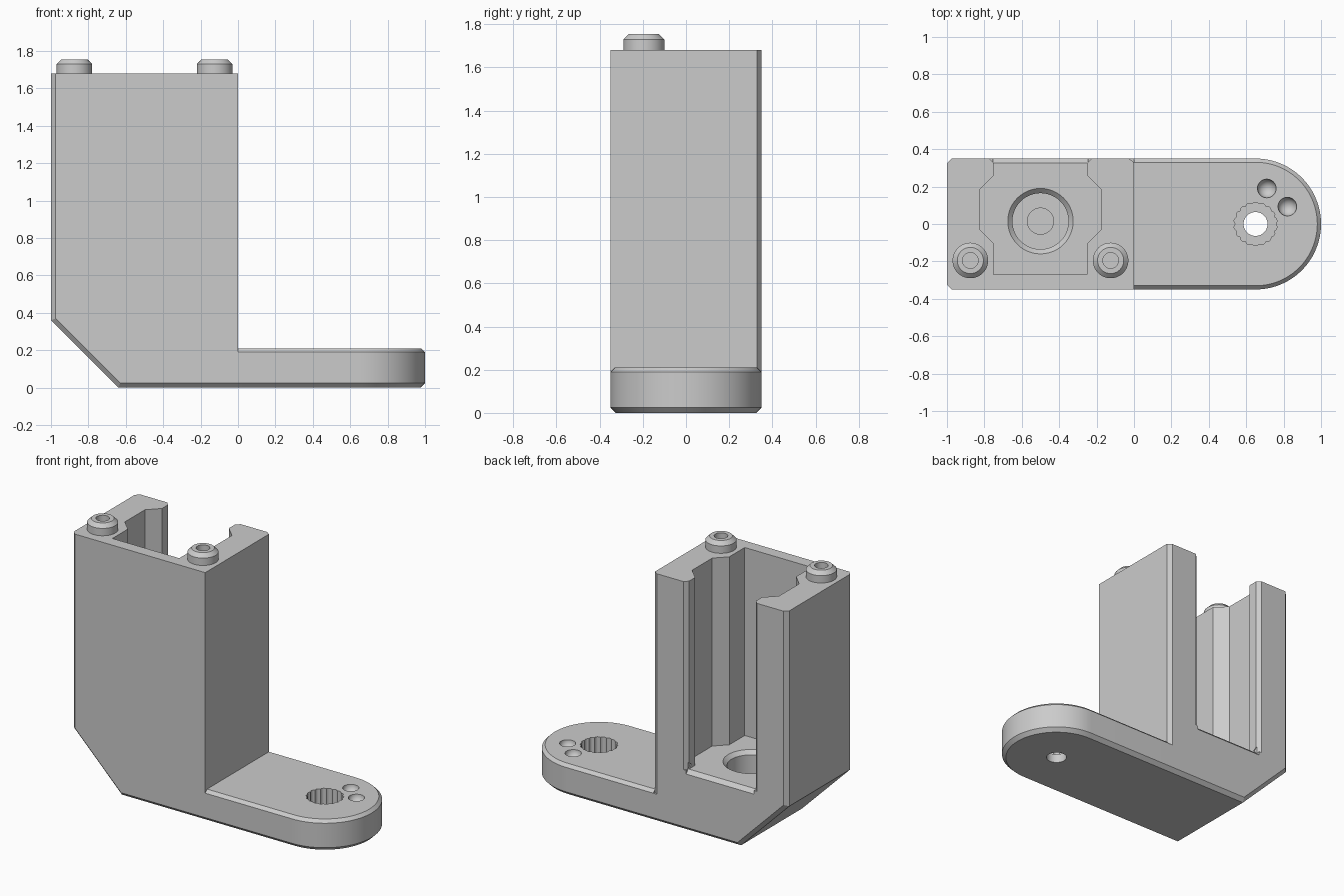
import bpy
import bmesh
from math import sin, cos, pi, radians

cube = bpy.data.objects.get("Cube")
if cube:
    bpy.data.objects.remove(cube)

grey = bpy.data.materials.new("plain_grey")
grey.use_nodes = True
grey.diffuse_color = (0.6, 0.6, 0.6, 1)
grey.node_tree.nodes["Principled BSDF"].inputs["Base Color"].default_value = (0.6, 0.6, 0.6, 1)


def loft(name, rings, caps=True):
    """Skin a list of closed rings, with flat end caps."""
    bm = bmesh.new()
    loops = [[bm.verts.new(p) for p in ring] for ring in rings]
    n = len(loops[0])
    for a, b in zip(loops, loops[1:]):
        for i in range(n):
            j = (i + 1) % n
            bm.faces.new((a[i], a[j], b[j], b[i]))
    if caps:
        bm.faces.new(loops[0])
        bm.faces.new(loops[-1])
    bmesh.ops.recalc_face_normals(bm, faces=bm.faces)
    mesh = bpy.data.meshes.new(name)
    bm.to_mesh(mesh)
    bm.free()
    mesh.materials.append(grey)
    obj = bpy.data.objects.new(name, mesh)
    bpy.context.collection.objects.link(obj)
    return obj


def turned(name, x, y, profile, caps=True, n=48):
    """Round part from (radius, height) pairs."""
    return loft(name, [[(x + r * cos(2 * pi * i / n), y + r * sin(2 * pi * i / n), z)
                        for i in range(n)] for r, z in profile], caps)


def prism(name, outline, z0, z1):
    return loft(name, [[(x, y, z) for x, y in outline] for z in (z0, z1)])


def cut(target, cutters):
    for c in cutters:
        c.hide_render = True
        mod = target.modifiers.new(c.name, 'BOOLEAN')
        mod.operation = 'DIFFERENCE'
        mod.solver = 'EXACT'
        mod.object = c
    graph = bpy.context.evaluated_depsgraph_get()
    mesh = bpy.data.meshes.new_from_object(target.evaluated_get(graph))
    target.modifiers.clear()
    target.data = mesh
    for c in cutters:
        bpy.data.objects.remove(c)


def smooth(obj):
    bpy.ops.object.select_all(action='DESELECT')
    obj.select_set(True)
    bpy.context.view_layer.objects.active = obj
    bpy.ops.object.shade_smooth_by_angle(angle=radians(30))


HALF, TOP, CH = 0.35, 1.68, 0.025


# Tower: five-sided side profile, chamfered at front and back
def side(y, c):
    k = 0.414 * c
    return [(x, y, z) for x, z in ((0, c), (-0.64 + k, c), (-1 + c, 0.36 + k),
                                   (-1 + c, TOP), (0, TOP))]


tower = loft("tower", [side(-HALF, CH), side(CH - HALF, 0),
                       side(HALF - CH, 0), side(HALF, CH)])

# Slot with side grooves, open at the back
half_slot = [(0.25, -0.27), (0.25, -0.105), (0.325, -0.03), (0.325, 0.185),
             (0.25, 0.26), (0.25, 0.325), (0.3, 0.375)]
outline = [(-0.5 + x, y) for x, y in half_slot]
outline += [(-0.5 - x, y) for x, y in reversed(half_slot)]
slot = prism("slot_cutter", outline, 0.41, 2)
sill = loft("sill_cutter", [[(x, 0.3, 0.435), (x, 0.4, 0.335), (x, 0.4, 0.5)]
                            for x in (-0.755, -0.245)])
corner = prism("corner_cutter", [(-0.055, 0.37), (0.02, 0.315), (0.02, 0.37)], 0.19, 2)
cup = turned("cup_cutter", -0.5, 0.015,
             [(0.185, 0.42), (0.15, 0.385), (0.15, 0.2), (0.07, 0.2), (0.07, 0.1)])
post_x = (-0.875, -0.125)
bores = [turned("bore_cutter", x, -0.195, [(0.042, 1.8), (0.042, 1.55)]) for x in post_x]
cut(tower, [slot, sill, corner, cup] + bores)
smooth(tower)

# Locating posts on top
for label, x in zip(("right", "left"), post_x):
    post = turned(label + "_post", x, -0.195,
                  [(0.095, TOP), (0.095, 1.73), (0.07, 1.755), (0.042, 1.755),
                   (0.042, TOP)], caps=False)
    smooth(post)


# Arm with a rounded end and chamfered rims
def stadium(z, inset):
    r = HALF - inset
    arc = [(0.65 + r * cos(a), r * sin(a), z)
           for a in (pi * (i / 48 - 0.5) for i in range(49))]
    return [(0, -r, z)] + arc + [(0, r, z)]


arm = loft("arm", [stadium(0, CH), stadium(CH, 0), stadium(0.19, 0), stadium(0.21, 0.02)])

# Scalloped recess, through hole and round dimples
scallops = []
for i in range(108):
    a = 2 * pi * i / 108
    r = 0.107 + 0.009 * abs(sin(9 * a))
    scallops.append((0.65 + r * cos(a), r * sin(a)))
recess = prism("recess_cutter", scallops, 0.06, 0.3)
hole = turned("hole_cutter", 0.65, 0, [(0.064, -0.1), (0.064, 0.25)])
ball = [(0.05 * cos(t), 0.21 + 0.05 * sin(t))
        for t in (radians(d) for d in range(-88, 89, 8))]
dimples = [turned("dimple_cutter", x, y, ball, n=32) for x, y in ((0.71, 0.19), (0.82, 0.093))]
cut(arm, [recess, hole] + dimples)
smooth(arm)
